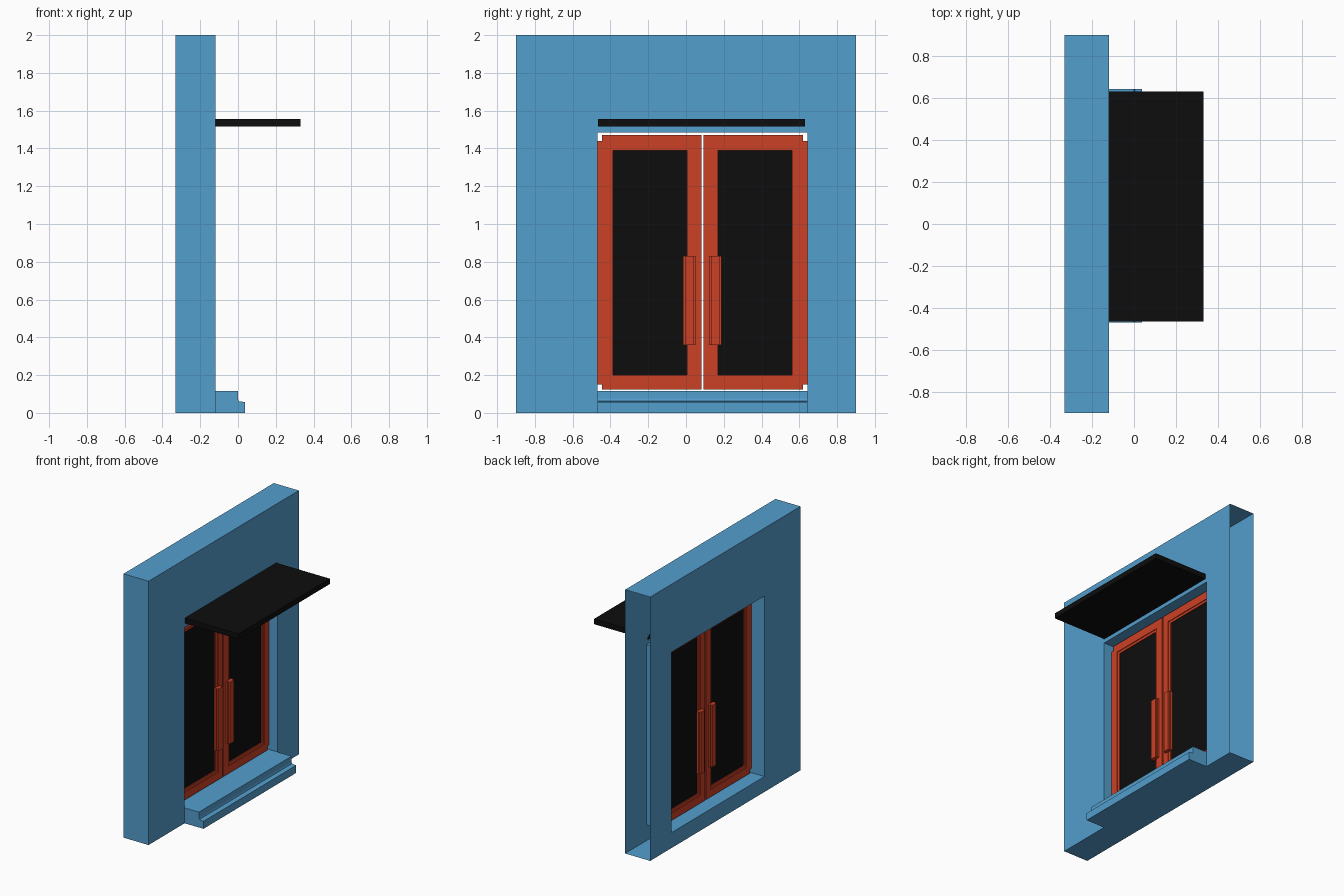
import bpy
import bmesh

cube = bpy.data.objects.get("Cube")
if cube:
    bpy.data.objects.remove(cube, do_unlink=True)


def material(name, rgb):
    mat = bpy.data.materials.new(name)
    mat.use_nodes = True
    mat.diffuse_color = (*rgb, 1)
    mat.node_tree.nodes["Principled BSDF"].inputs["Base Color"].default_value = (*rgb, 1)
    return mat


BLUE = material("wall blue", (0.087, 0.342, 0.61))
RED = material("door orange red", (0.6, 0.052, 0.018))
BLACK = material("black", (0.004, 0.004, 0.004))


def finish(name, bm, mat):
    mesh = bpy.data.meshes.new(name)
    bm.to_mesh(mesh)
    bm.free()
    mesh.materials.append(mat)
    obj = bpy.data.objects.new(name, mesh)
    bpy.context.collection.objects.link(obj)
    return obj


def box(name, x, y, z, mat):
    """Box from (min, max) ranges."""
    return prism(name, [(x[0], z[0]), (x[1], z[0]), (x[1], z[1]), (x[0], z[1])], y, mat)


def prism(name, profile, y, mat):
    """Extrude an x-z profile along y."""
    bm = bmesh.new()
    face = bm.faces.new([bm.verts.new((px, y[0], pz)) for px, pz in profile])
    ext = bmesh.ops.extrude_face_region(bm, geom=[face])["geom"]
    moved = [v for v in ext if isinstance(v, bmesh.types.BMVert)]
    bmesh.ops.translate(bm, verts=moved, vec=(0, y[1] - y[0], 0))
    bmesh.ops.recalc_face_normals(bm, faces=bm.faces)
    return finish(name, bm, mat)


def frame(name, x, outer, inner, mat, open_end=False):
    """Rectangular ring; outer and inner are (y0, y1, z0, z1)."""
    bm = bmesh.new()

    def loop(px, r):
        corners = ((r[0], r[2]), (r[1], r[2]), (r[1], r[3]), (r[0], r[3]))
        return [bm.verts.new((px, py, pz)) for py, pz in corners]

    loops = [loop(x[1], outer), loop(x[1], inner), loop(x[0], inner), loop(x[0], outer)]
    for k in range(4):
        a, b = loops[k], loops[(k + 1) % 4]
        for i in range(4):
            j = (i + 1) % 4
            bm.faces.new((a[i], a[j], b[j], b[i]))
    bmesh.ops.recalc_face_normals(bm, faces=bm.faces)
    if open_end:
        end = [f for f in bm.faces if all(abs(v.co.y - outer[1]) < 1e-4 for v in f.verts)]
        bmesh.ops.delete(bm, geom=end, context='FACES_ONLY')
    return finish(name, bm, mat)


# Hollow wall with a doorway, open at its +y end
CENTRE = 0.087
HALF = 0.555
LEFT, RIGHT = CENTRE - HALF, CENTRE + HALF
frame("wall", (-0.33, -0.12), (-0.9, 0.9, 0, 2), (LEFT, RIGHT, 0.117, 1.485), BLUE, open_end=True)

# Stepped threshold
prism("threshold_step", [(-0.12, 0), (0.038, 0), (0.038, 0.057), (0.004, 0.062),
                         (0, 0.075), (0, 0.117), (-0.12, 0.117)], (LEFT, RIGHT), BLUE)

# Flat canopy
box("canopy", (-0.12, 0.33), (-0.465, 0.63), (1.515, 1.555), BLACK)

# Pair of doors, mirrored about the centre of the doorway
MID = -0.205
for side, label in ((-1, "right"), (1, "left")):
    def span(a, b):
        return tuple(sorted((CENTRE + side * a, CENTRE + side * b)))

    def depth(d):
        return (MID - d, MID + d)

    leaf = (*span(0.006, 0.532), 0.123, 1.47)
    moulding = (*span(0.061, 0.493), 0.18, 1.408)
    pane = (*span(0.082, 0.474), 0.2, 1.39)
    frame(label + "_door_frame", depth(0.02), leaf, moulding, RED)
    frame(label + "_door_moulding", depth(0.014), moulding, pane, RED)
    box(label + "_door_glass", depth(0.006), pane[:2], pane[2:], BLACK)
    box(label + "_hinge_strip", depth(0.015), span(0.532, HALF), (0.15, 1.44), RED)

    # Pull handles on both faces of the door
    for face, place in ((1, "front"), (-1, "back")):
        def reach(a, b):
            return tuple(sorted((MID + face * a, MID + face * b)))

        name = f"{label}_{place}_handle"
        box(name + "_plate", reach(0.014, 0.032), span(0.036, 0.102), (0.36, 0.83), RED)
        box(name + "_grip", reach(0.032, 0.045), span(0.047, 0.091), (0.36, 0.83), RED)
